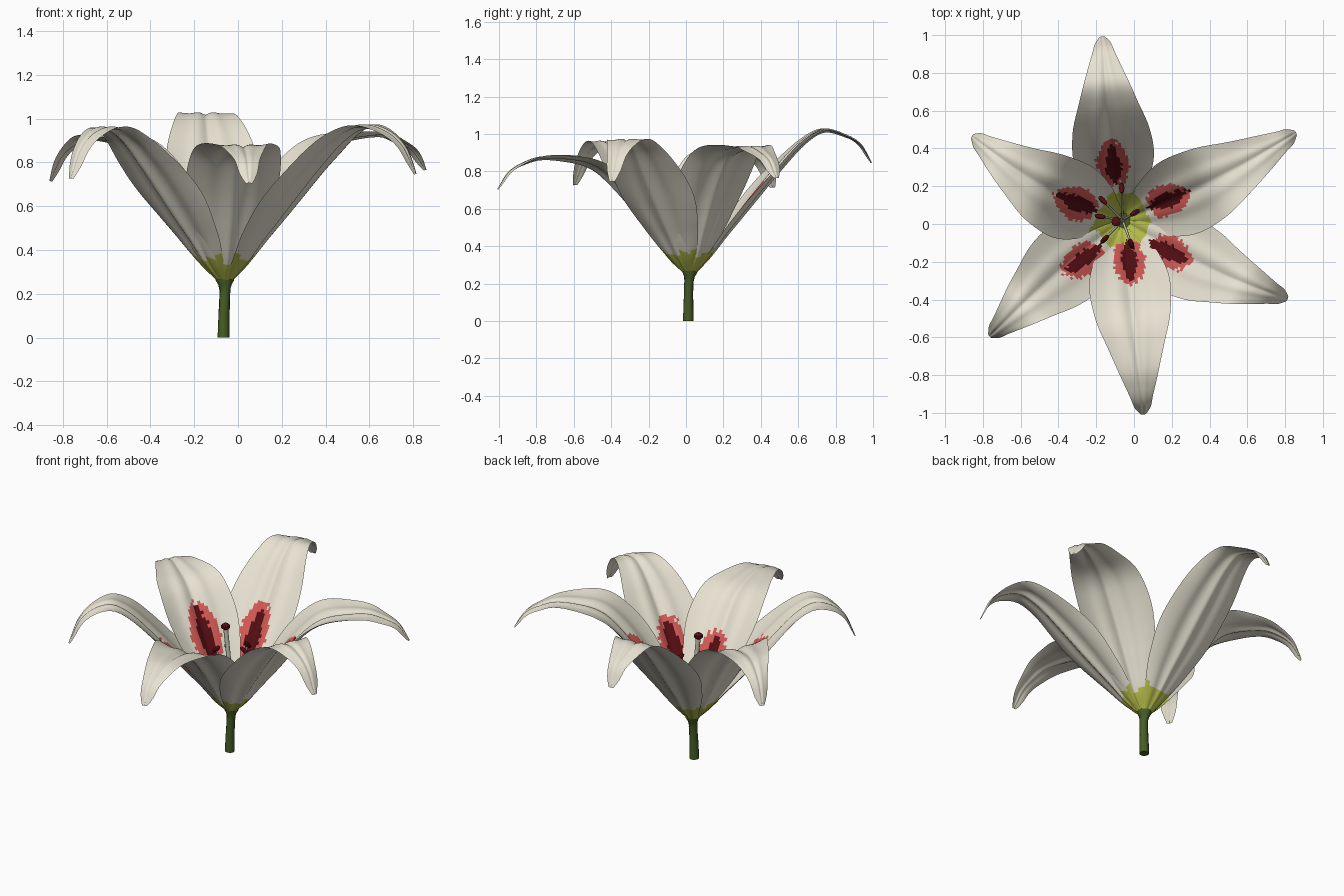
import bpy, bmesh, math, random
from mathutils import Vector

if "Cube" in bpy.data.objects:
    bpy.data.objects.remove(bpy.data.objects["Cube"])

random.seed(4)
CX, CY = -0.06, 0.02          # flower axis


def material(name, rgb):
    m = bpy.data.materials.new(name)
    m.diffuse_color = (*rgb, 1)
    m.use_nodes = True
    m.node_tree.nodes["Principled BSDF"].inputs["Base Color"].default_value = m.diffuse_color
    return m


CREAM = material("cream petal", (0.80, 0.76, 0.64))
YELLOW = material("yellow green throat", (0.48, 0.52, 0.07))
RED = material("red blotch", (0.65, 0.10, 0.09))
DARK = material("dark red", (0.085, 0.004, 0.006))
GREEN = material("stem green", (0.06, 0.11, 0.018))
PALE = material("pale filament", (0.62, 0.63, 0.50))


def curve(pts, x):
    """Smooth (Hermite) interpolation through (x, y) points."""
    n = len(pts)

    def slope(i):
        a, b = pts[max(i - 1, 0)], pts[min(i + 1, n - 1)]
        return (b[1] - a[1]) / (b[0] - a[0])
    i = 0
    while i < n - 2 and x > pts[i + 1][0]:
        i += 1
    (x0, y0), (x1, y1) = pts[i], pts[i + 1]
    h = x1 - x0
    t = (x - x0) / h
    return ((2*t**3 - 3*t*t + 1) * y0 + (t**3 - 2*t*t + t) * h * slope(i)
            + (3*t*t - 2*t**3) * y1 + (t**3 - t*t) * h * slope(i + 1))


def finish(bm, name, mats, angle=50):
    bmesh.ops.recalc_face_normals(bm, faces=bm.faces)
    me = bpy.data.meshes.new(name)
    bm.to_mesh(me)
    bm.free()
    for m in mats:
        me.materials.append(m)
    ob = bpy.data.objects.new(name, me)
    bpy.context.collection.objects.link(ob)
    bpy.ops.object.select_all(action='DESELECT')
    ob.select_set(True)
    bpy.context.view_layer.objects.active = ob
    bpy.ops.object.shade_smooth_by_angle(angle=math.radians(angle))
    return ob


def tube(name, pts, radii, mat, sides=10):
    """Capped tube through points with a radius at each one."""
    bm = bmesh.new()
    pts = [Vector(p) for p in pts]
    rings = []
    for i, p in enumerate(pts):
        d = pts[min(i + 1, len(pts) - 1)] - pts[max(i - 1, 0)]
        q = d.to_track_quat('Z', 'Y')
        rings.append([bm.verts.new(p + q @ Vector((
            radii[i] * math.cos(k * math.tau / sides),
            radii[i] * math.sin(k * math.tau / sides), 0))) for k in range(sides)])
    for a, b in zip(rings, rings[1:]):
        for k in range(sides):
            bm.faces.new((a[k], a[(k + 1) % sides], b[(k + 1) % sides], b[k]))
    bm.faces.new(rings[0])
    bm.faces.new(rings[-1])
    return finish(bm, name, [mat])


# half width along the petal, and rise of the midrib (fraction of crest height)
WIDTH = [(0.02, 0.035), (0.1, 0.09), (0.2, 0.155), (0.35, 0.212), (0.5, 0.203),
         (0.65, 0.152), (0.8, 0.1), (0.92, 0.058), (0.97, 0.042), (1.0, 0.015)]
RISE_INNER = [(0.1, 0.125), (0.2, 0.345), (0.33, 0.63), (0.46, 0.86),
              (0.54, 0.945), (0.64, 0.985), (0.77, 1.0), (0.85, 0.965)]
RISE_OUTER = [(0.1, 0.115), (0.2, 0.29), (0.35, 0.53), (0.5, 0.76),
              (0.62, 0.92), (0.73, 1.0), (0.85, 0.965)]


def petal(name, tip, peak, inner, bend, blotch):
    dx, dy = tip[0] - CX, tip[1] - CY
    R = math.hypot(dx, dy)
    out = Vector((dx / R, dy / R, 0))
    side = Vector((-out.y, out.x, 0))
    up = Vector((0, 0, 1))
    z0, span = 0.26, peak - 0.26
    prof = [(0.02, z0)] + [(u, z0 + f * span)
                           for u, f in (RISE_INNER if inner else RISE_OUTER)]
    prof += [(0.94, peak * 0.55 + tip[2] * 0.45), (1.0, tip[2])]
    NU, NV = 72, 28
    bm = bmesh.new()
    top, low = [], []
    for i in range(NU + 1):
        u = 0.02 + 0.98 * i / NU
        e = 0.025
        a, b = max(u - e, 0.02), min(u + e, 1)
        dz, dr = curve(prof, b) - curve(prof, a), (b - a) * R
        nrm = (out * -dz + up * dr).normalized()
        w = curve(WIDTH, u)
        mid = (Vector((CX, CY, 0)) + out * (u * R) + up * curve(prof, u)
               + side * (bend * math.sin(math.pi * u)))
        lift = (0.010 if inner else -0.008) * min(1, u / 0.25)
        cup = (0.30 if inner else 0.22) * (1 - u) ** 0.5 - 0.22 * u ** 3
        ta, tb = [], []
        for j in range(NV + 1):
            s = 2 * j / NV - 1
            # cupped blade, midrib groove with a ridge on each side, wavy rim
            h = lift + cup * w * s * s
            h += 0.05 * w * (math.exp(-((abs(s) - 0.3) / 0.18) ** 2)
                             - math.exp(-(s / 0.1) ** 2))
            h += 0.04 * w * s ** 4 * math.sin(u * 16 + s * 2) * u
            p = mid + side * (s * w) + nrm * h
            ta.append(bm.verts.new(p))
            tb.append(bm.verts.new(p - nrm * 0.010 * (1 - s ** 4) * (1 - u ** 12)))
        top.append(ta)
        low.append(tb)
    c, shift = blotch                    # blotch distance and sideways shift
    for grid, is_top in ((top, True), (low, False)):
        for i in range(NU):
            u = 0.02 + 0.98 * (i + 0.5) / NU
            r, w = u * R, curve(WIDTH, u)
            for j in range(NV):
                f = bm.faces.new((grid[i][j], grid[i][j + 1],
                                  grid[i + 1][j + 1], grid[i + 1][j]))
                y = w * (2 * (j + 0.5) / NV - 1)
                n = random.uniform(-0.2, 0.2)
                d = y - shift
                if is_top and abs((r - c) / 0.115) ** 1.4 + abs(d / 0.042) ** 1.4 < 1 + n:
                    f.material_index = 3
                elif is_top and ((r - c - 0.01) / 0.115) ** 2 + (d / 0.085) ** 2 < 1 + n:
                    f.material_index = 2
                elif r < (0.135 if is_top else 0.108) + 0.15 * abs(y):
                    f.material_index = 1
    bmesh.ops.remove_doubles(bm, verts=bm.verts, dist=1e-5)
    return finish(bm, name, [CREAM, YELLOW, RED, DARK])


# petals: tip, crest height, inner whorl or not, sideways bow, blotch place
for spec in (
        ("outer_petal_back", (-0.17, 1.0, 0.85), 1.03, False, 0.01, (0.29, 0.01)),
        ("inner_petal_right", (0.85, 0.48, 0.76), 0.92, True, -0.03, (0.265, 0.01)),
        ("outer_petal_right", (0.82, -0.40, 0.75), 0.975, False, -0.035, (0.29, -0.02)),
        ("inner_petal_front", (0.05, -1.0, 0.70), 0.865, True, 0.0, (0.225, 0.01)),
        ("outer_petal_left", (-0.77, -0.60, 0.73), 0.965, False, -0.015, (0.29, 0.03)),
        ("inner_petal_left", (-0.85, 0.46, 0.71), 0.905, True, 0.05, (0.26, 0.0))):
    petal(*spec)

# stem with flared receptacle
tube("stem", [(-0.066, 0.012, 0), (-0.064, 0.013, 0.1), (-0.06, 0.015, 0.2),
              (-0.06, 0.018, 0.24), (CX, CY, 0.262), (CX, CY, 0.28)],
     [0.028, 0.026, 0.025, 0.03, 0.042, 0.043], GREEN, 14)

# stamens: filament and anther
for k, (ax, ay, az) in enumerate(((-0.165, 0.125, 0.60), (-0.065, 0.19, 0.60),
                                  (0.005, 0.06, 0.63), (-0.155, -0.08, 0.60),
                                  (-0.015, -0.105, 0.60), (-0.18, 0.04, 0.60))):
    a, b = Vector((CX, CY, 0.27)), Vector((ax, ay, az))
    m = a.lerp(b, 0.5) - Vector((ax - CX, ay - CY, 0)) * 0.15
    tube(f"filament_{k + 1}", [a, m, b], [0.008, 0.007, 0.005], PALE, 8)
    d = Vector((ax - CX, ay - CY, 0)).normalized() * 0.026 - Vector((0, 0, 0.024))
    tube(f"anther_{k + 1}", [b + d * t for t in (-1, -0.75, 0, 0.75, 1)],
         [0.004, 0.011, 0.014, 0.011, 0.004], DARK, 8)

# pistil: leaning style and stigma
SX, SY = -0.095, 0.012
tube("style", [(CX, CY, 0.27), (CX - 0.01, CY, 0.5), (SX, SY, 0.77)],
     [0.014, 0.012, 0.014], PALE)
tube("stigma", [(SX, SY, z) for z in (0.76, 0.768, 0.785, 0.795)],
     [0.014, 0.025, 0.025, 0.012], DARK, 10)
